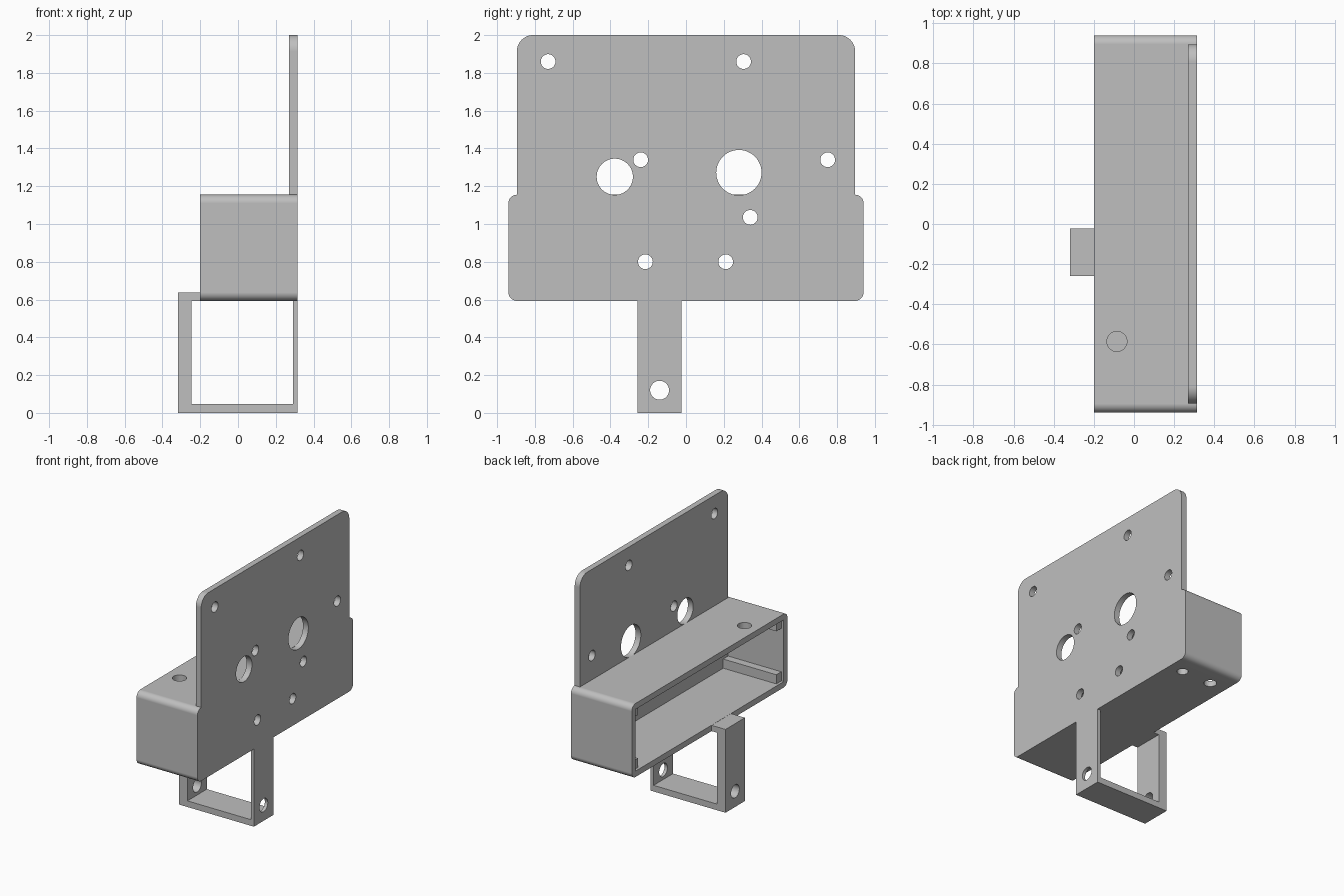
import bpy, bmesh
from math import sin, cos, pi
from mathutils import Vector

if "Cube" in bpy.data.objects:
    bpy.data.objects.remove(bpy.data.objects["Cube"], do_unlink=True)

grey = bpy.data.materials.new("plain grey")
grey.use_nodes = True
grey.diffuse_color = (0.52, 0.52, 0.52, 1)
grey.node_tree.nodes["Principled BSDF"].inputs["Base Color"].default_value = (0.52, 0.52, 0.52, 1)


def place(axis, u, v, d):
    """Point from profile coordinates u, v and depth d along the axis."""
    return {"x": (d, u, v), "y": (u, d, v), "z": (u, v, d)}[axis]


def rounded(corners, steps=10):
    """Outline from (u, v, radius) right-angled corners."""
    out = []
    for i, (u, v, r) in enumerate(corners):
        p = Vector((u, v))
        if not r:
            out.append(p)
            continue
        a = (Vector(corners[i - 1][:2]) - p).normalized() * r
        b = (Vector(corners[(i + 1) % len(corners)][:2]) - p).normalized() * r
        for k in range(steps + 1):
            t = k / steps * pi / 2
            out.append(p + a * (1 - sin(t)) + b * (1 - cos(t)))
    return out


def circle(u, v, r, n=48):
    return [(u + r * cos(2 * pi * k / n), v + r * sin(2 * pi * k / n)) for k in range(n)]


def rect(u0, u1, v0, v1, r=0):
    return rounded([(u0, v0, r), (u1, v0, r), (u1, v1, r), (u0, v1, r)])


def build(name, prisms):
    """One object from (outline, axis, low, high) prisms."""
    bm = bmesh.new()
    for outline, axis, lo, hi in prisms:
        face = bm.faces.new([bm.verts.new(place(axis, p[0], p[1], lo)) for p in outline])
        ext = bmesh.ops.extrude_face_region(bm, geom=[face], use_keep_orig=True)
        top = [g for g in ext["geom"] if isinstance(g, bmesh.types.BMVert)]
        bmesh.ops.translate(bm, verts=top, vec=place(axis, 0, 0, hi - lo))
    bmesh.ops.recalc_face_normals(bm, faces=bm.faces)
    mesh = bpy.data.meshes.new(name)
    bm.to_mesh(mesh)
    bm.free()
    mesh.materials.append(grey)
    obj = bpy.data.objects.new(name, mesh)
    bpy.context.collection.objects.link(obj)
    return obj


def finish(obj, cuts=()):
    """Cut the given prisms away, then smooth the rounded faces."""
    bpy.ops.object.select_all(action="DESELECT")
    bpy.context.view_layer.objects.active = obj
    obj.select_set(True)
    if cuts:
        cutter = build(obj.name + "_cutter", cuts)
        cutter.hide_render = True
        mod = obj.modifiers.new("cut", "BOOLEAN")
        mod.object = cutter
        mod.solver = "EXACT"
        bpy.ops.object.modifier_apply(modifier=mod.name)
        bpy.data.objects.remove(cutter, do_unlink=True)
    bpy.ops.object.shade_smooth_by_angle()
    normals = obj.modifiers.new("normals", "WEIGHTED_NORMAL")
    normals.keep_sharp = True


FRONT, INNER, BACK = -0.2, 0.27, 0.315
BOTTOM, TOP, HALF, WALL = 0.593, 1.155, 0.94, 0.045

# Mounting plate: tall panel that also closes the back of the housing
half = [(HALF, BOTTOM, 0.045), (HALF, TOP, 0.045), (0.895, TOP, 0), (0.895, 2, 0.085)]
outline = rounded(half + [(-y, z, r) for y, z, r in reversed(half)])
plate = build("mounting_plate", [(outline, "x", INNER, BACK)])
small = [(-0.73, 1.86), (0.305, 1.86), (0.75, 1.34), (-0.24, 1.34),
         (0.34, 1.035), (-0.215, 0.8), (0.21, 0.8)]
holes = [(y, z, 0.039) for y, z in small] + [(-0.377, 1.25, 0.096), (0.28, 1.272, 0.12)]
finish(plate, [(circle(*h), "x", 0.2, 0.4) for h in holes])

# Housing: open-fronted tray with one hole above and two below
housing = build("housing", [(rect(-HALF, HALF, BOTTOM, TOP, 0.045), "x", FRONT, INNER)])
cavity = rect(WALL - HALF, HALF - WALL, BOTTOM + WALL, TOP - WALL)
finish(housing, [(cavity, "x", -0.3, 0.4)])
finish(housing, [(circle(-0.085, -0.585, 0.05), "z", 1, 1.3),
                 (circle(0.195, 0.763, 0.04), "z", 0.5, 0.7),
                 (circle(-0.06, 0.763, 0.045), "z", 0.5, 0.7)])

# Corner rails inside the housing
for side, sign in (("left", 1), ("right", -1)):
    for level, z in (("lower", BOTTOM + WALL), ("upper", TOP - WALL - 0.07)):
        y = sorted((sign * (HALF - WALL), sign * (HALF - WALL - 0.06)))
        finish(build(f"{level}_rail_{side}", [(rect(*y, z, z + 0.07), "x", FRONT + 0.02, INNER)]))

# Hanging bracket: square loop below the housing
loop = [(BACK, BOTTOM), (BACK, 0), (-0.318, 0), (-0.318, 0.637), (FRONT, 0.637),
        (FRONT, BOTTOM), (-0.247, BOTTOM), (-0.247, 0.047), (0.29, 0.047), (0.29, BOTTOM)]
bracket = build("hanging_bracket", [(loop, "y", -0.258, -0.023)])
finish(bracket, [(circle(-0.14, 0.12, 0.05), "x", -0.5, 0.5)])
